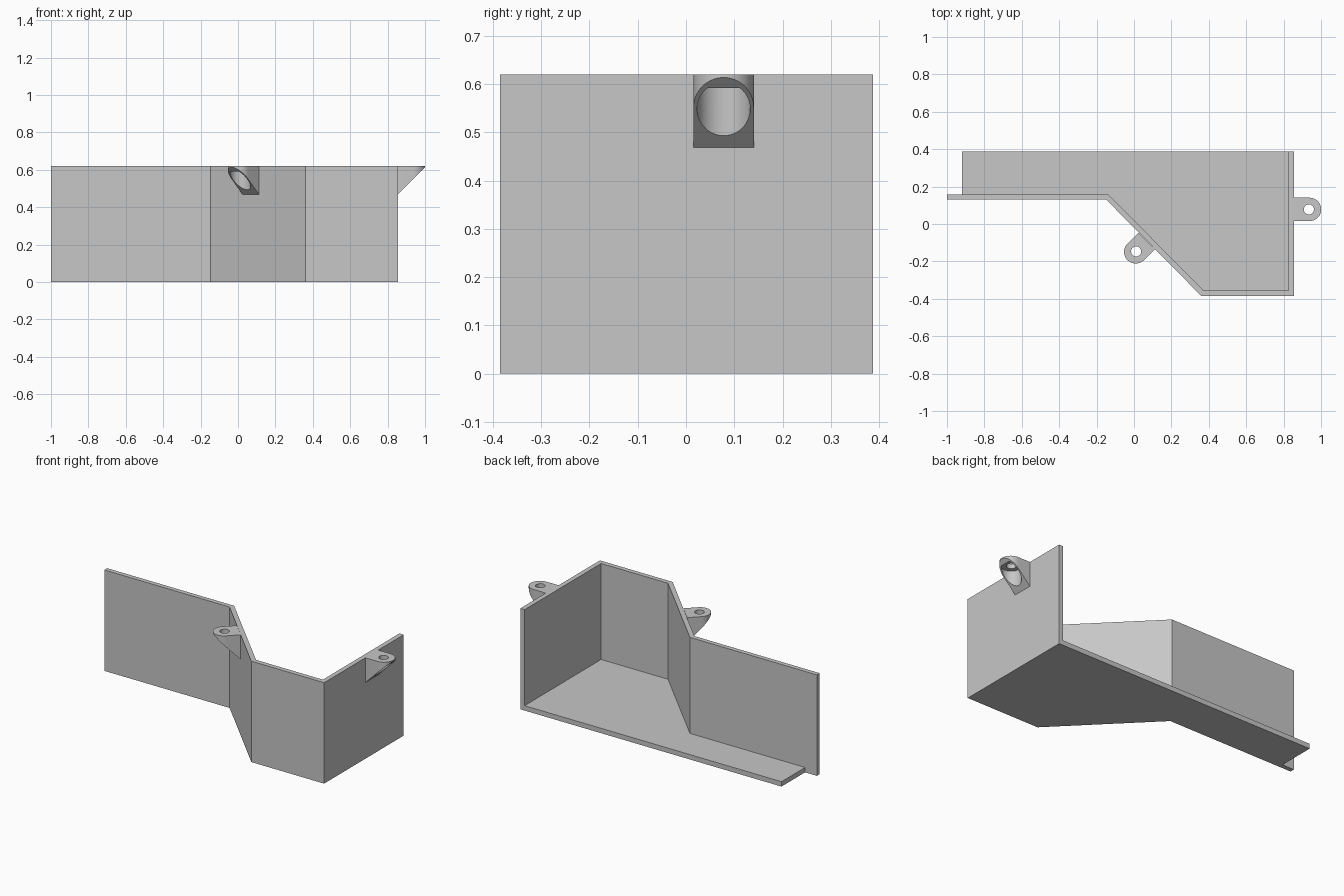
import bpy, bmesh
from math import radians, pi, cos, sin
from mathutils import Matrix, Vector

cube = bpy.data.objects.get("Cube")
if cube:
    bpy.data.objects.remove(cube)

grey = bpy.data.materials.new("plain grey")
grey.use_nodes = True
color = (0.57, 0.57, 0.57, 1)
grey.diffuse_color = color
grey.node_tree.nodes["Principled BSDF"].inputs["Base Color"].default_value = color

HEIGHT = 0.62
THICK = 0.03


def prism(outline, z0, z1):
    """Closed prism over a 2D outline."""
    bm = bmesh.new()
    face = bm.faces.new([bm.verts.new((x, y, z0)) for x, y in outline])
    top = bmesh.ops.extrude_face_region(bm, geom=[face])["geom"]
    verts = [v for v in top if isinstance(v, bmesh.types.BMVert)]
    bmesh.ops.translate(bm, verts=verts, vec=(0, 0, z1 - z0))
    bmesh.ops.recalc_face_normals(bm, faces=bm.faces)
    return bm


def make_object(name, bm):
    mesh = bpy.data.meshes.new(name)
    bm.to_mesh(mesh)
    bm.free()
    mesh.materials.append(grey)
    obj = bpy.data.objects.new(name, mesh)
    bpy.context.collection.objects.link(obj)
    return obj


def activate(obj):
    bpy.ops.object.select_all(action='DESELECT')
    obj.select_set(True)
    bpy.context.view_layer.objects.active = obj


def circle(cx, r, n=64):
    return [(cx + r * cos(2 * pi * i / n), r * sin(2 * pi * i / n)) for i in range(n)]


# Folded wall: outer line, then the inner line back
outer = [(-1, 0.13), (-0.148, 0.13), (0.36, -0.385), (0.855, -0.385), (0.855, 0.387)]
inner = [(-1, 0.158), (-0.137, 0.158), (0.372, -0.356), (0.826, -0.356), (0.826, 0.387)]
make_object("folded_wall", prism(outer + inner[::-1], 0, HEIGHT))

# Floor behind the wall, stopping short of the wall's right end
make_object("floor", prism([(-0.92, 0.387), (-0.92, 0.158)] + inner[1:], 0, THICK))


# Screw tab: rounded bracket with a sloped underside and a counterbored hole
def screw_tab(name, foot, angle):
    reach, r, drop = 0.083, 0.0625, 0.468
    arc = [(reach + r * cos(a), r * sin(a))
           for a in (-pi / 2 + pi * i / 32 for i in range(33))]
    bm = prism([(0, -r)] + arc + [(0, r)], drop - 0.01, HEIGHT)
    cut = bmesh.ops.bisect_plane(
        bm, geom=bm.verts[:] + bm.edges[:] + bm.faces[:],
        plane_co=(0, 0, drop), plane_no=Vector((1, 0, -1)).normalized(), clear_outer=True)
    edges = [e for e in cut["geom_cut"] if isinstance(e, bmesh.types.BMEdge)]
    bmesh.ops.contextual_create(bm, geom=edges)
    bmesh.ops.recalc_face_normals(bm, faces=bm.faces)
    tab = make_object(name, bm)
    for radius, top in ((0.055, 0.592), (0.027, HEIGHT + 0.1)):
        cutter = make_object("hole_cutter", prism(circle(reach - 0.003, radius), 0.3, top))
        cutter.hide_render = True
        mod = tab.modifiers.new("hole", 'BOOLEAN')
        mod.operation, mod.solver, mod.object = 'DIFFERENCE', 'EXACT', cutter
        activate(tab)
        bpy.ops.object.modifier_apply(modifier=mod.name)
        bpy.data.objects.remove(cutter)
    tab.data.transform(Matrix.Translation((*foot, 0)) @ Matrix.Rotation(angle, 4, 'Z'))
    activate(tab)
    bpy.ops.object.shade_smooth_by_angle(angle=radians(30))


screw_tab("left_screw_tab", (0.855, 0.078), 0)
screw_tab("front_screw_tab", (0.068, -0.09), radians(-135))
